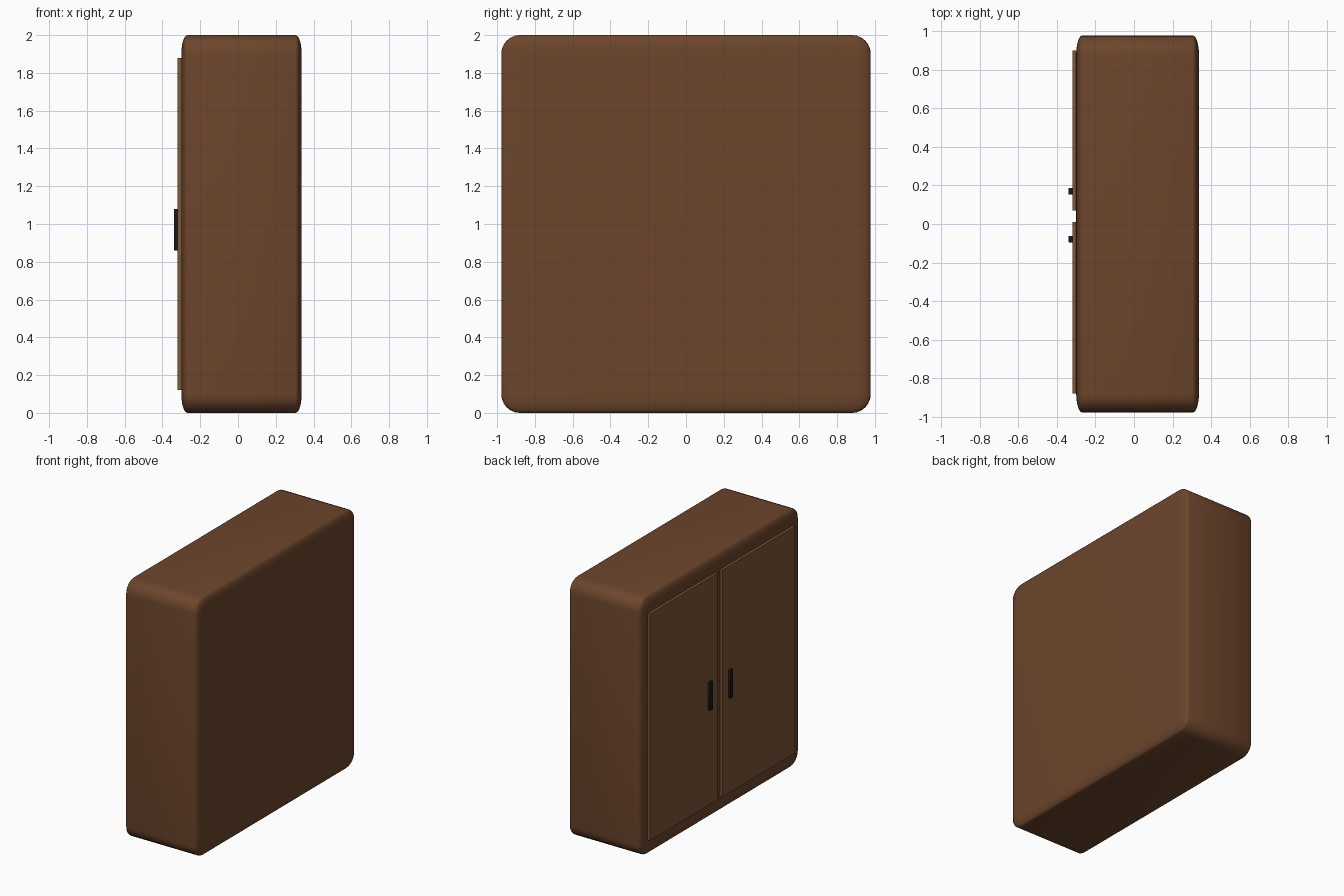
import bpy
import math

if "Cube" in bpy.data.objects:
    bpy.data.objects.remove(bpy.data.objects["Cube"])


def material(name, color):
    m = bpy.data.materials.new(name)
    m.diffuse_color = (*color, 1)
    m.use_nodes = True
    m.node_tree.nodes["Principled BSDF"].inputs["Base Color"].default_value = m.diffuse_color
    return m


def box(name, lo, hi, mat, bevel=0, segments=4, proportional=False):
    """Box between two corners; a proportional bevel stretches with the box."""
    size = [b - a for a, b in zip(lo, hi)]
    bpy.ops.mesh.primitive_cube_add(size=1, location=[(a + b) / 2 for a, b in zip(lo, hi)])
    o = bpy.context.object
    o.name = name
    o.scale = size
    if not proportional:
        bpy.ops.object.transform_apply(location=False, rotation=False, scale=True)
    if bevel:
        mod = o.modifiers.new("Bevel", 'BEVEL')
        mod.width = bevel
        mod.segments = segments
        bpy.ops.object.modifier_apply(modifier=mod.name)
        bpy.ops.object.shade_smooth_by_angle(angle=math.radians(40))
    if proportional:
        bpy.ops.object.transform_apply(location=False, rotation=False, scale=True)
    o.data.materials.append(mat)
    return o


dark_wood = material("dark_wood", (0.15, 0.06, 0.025))
door_wood = material("door_wood", (0.20, 0.095, 0.04))
black = material("black_metal", (0.01, 0.01, 0.01))

# Cabinet body with soft, stretched rounding
box("cabinet_body", (-0.30, -0.978, 0), (0.337, 0.978, 2), dark_wood,
    bevel=0.05, segments=6, proportional=True)

# Door panels on the -x face, each with an upright handle
for side, y0, y1, hy in (("left", 0.07, 0.90, 0.17), ("right", -0.88, 0.01, -0.078)):
    box(side + "_door", (-0.32, y0, 0.12), (-0.28, y1, 1.88), door_wood)
    box(side + "_handle", (-0.34, hy - 0.017, 0.86), (-0.315, hy + 0.017, 1.08), black,
        bevel=0.003, segments=2)
